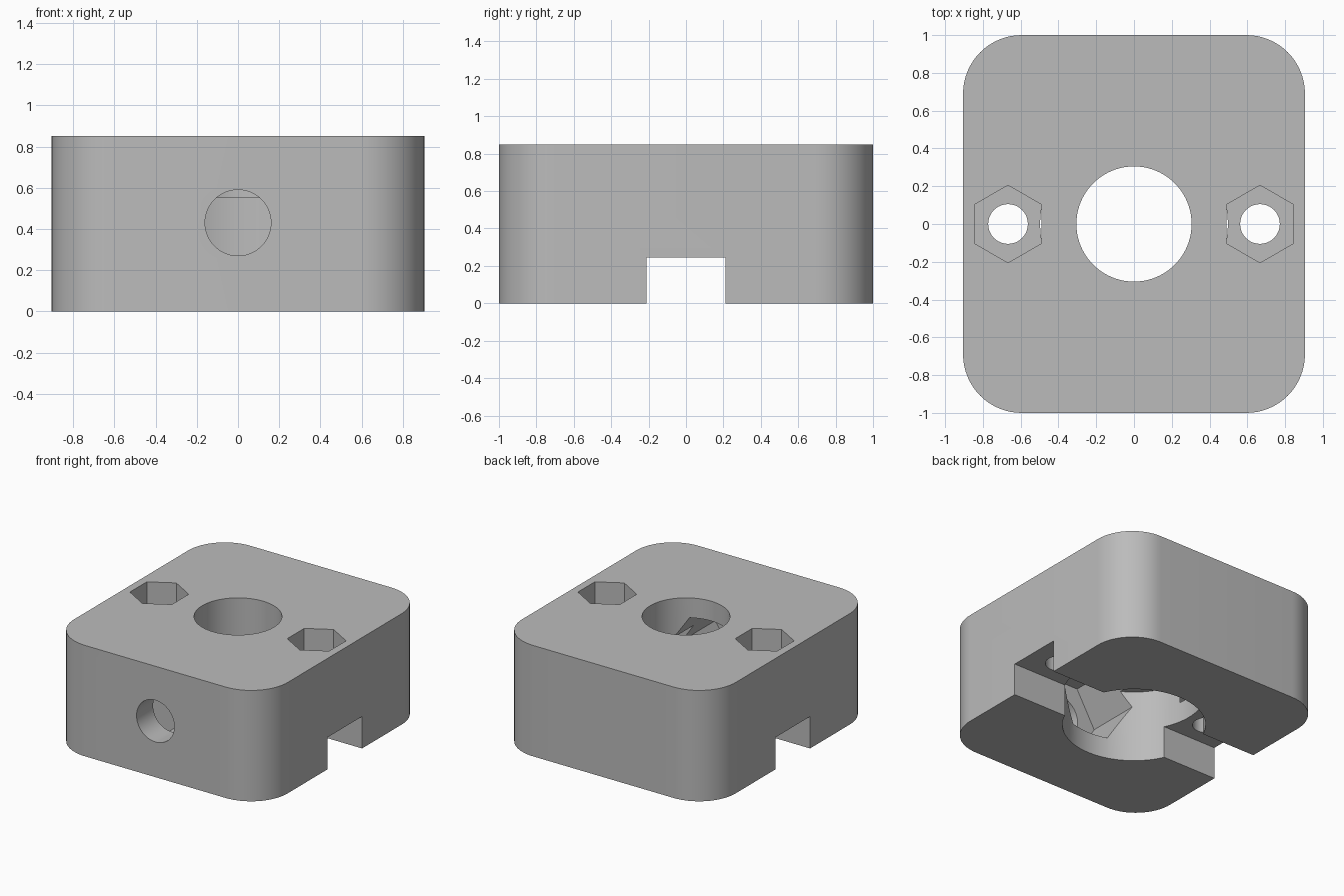
import bpy, math
from mathutils import Matrix

if "Cube" in bpy.data.objects:
    bpy.data.objects.remove(bpy.data.objects["Cube"])

W, D, H, R = 1.81, 2.0, 0.85, 0.31   # block size and corner radius
AXIS_Z = 0.43                         # height of the front screw hole


def prism(name, points, depth, matrix):
    """Extrude a closed 2D outline by depth along local z."""
    n = len(points)
    verts = [(x, y, z) for z in (0, depth) for x, y in points]
    faces = [tuple(reversed(range(n))), tuple(range(n, 2 * n))]
    faces += [(i, (i + 1) % n, n + (i + 1) % n, n + i) for i in range(n)]
    mesh = bpy.data.meshes.new(name)
    mesh.from_pydata(verts, [], faces)
    mesh.transform(matrix)
    mesh.update()
    obj = bpy.data.objects.new(name, mesh)
    bpy.context.collection.objects.link(obj)
    return obj


def ring(radius, sides, start=0.0):
    return [(radius * math.cos(start + 2 * math.pi * i / sides),
             radius * math.sin(start + 2 * math.pi * i / sides)) for i in range(sides)]


def rounded_rect(w, d, r, steps=16):
    pts = []
    for k, (sx, sy) in enumerate([(1, 1), (-1, 1), (-1, -1), (1, -1)]):
        for i in range(steps + 1):
            a = math.pi / 2 * (k + i / steps)
            pts.append((sx * (w / 2 - r) + r * math.cos(a),
                        sy * (d / 2 - r) + r * math.sin(a)))
    return pts


def at(x, y, z):
    return Matrix.Translation((x, y, z))


# Rounded block
block = prism("block", rounded_rect(W, D, R), H, Matrix.Identity(4))

# Centre bore, wider bore from below, and slot across the underside
slot = [(-1.2, -0.21), (1.2, -0.21), (1.2, 0.21), (-1.2, 0.21)]
cutters = [
    prism("centre_bore_cutter", ring(0.305, 96), 2, at(0, 0, -0.5)),
    prism("lower_bore_cutter", ring(0.497, 96), 1.05, at(0, 0, -0.5)),
    prism("slot_cutter", slot, 0.745, at(0, 0, -0.5)),
]

# Side screw holes with hexagonal nut pockets on top
for side, x in (("left", -0.667), ("right", 0.667)):
    cutters.append(prism(side + "_screw_cutter", ring(0.105, 48), 2, at(x, 0, -0.5)))
    cutters.append(prism(side + "_nut_cutter", ring(0.205, 6, math.pi / 2), 1, at(x, 0, 0.4)))

# Front screw hole with a nut pocket opening into the bore
forward = at(0, 0, AXIS_Z) @ Matrix.Rotation(math.pi / 2, 4, 'X')
cutters.append(prism("front_screw_cutter", ring(0.16, 64), 1.3, forward))
cutters.append(prism("front_nut_cutter", ring(0.31, 6), 0.8, forward))

for cutter in cutters:
    cutter.hide_render = True
    mod = block.modifiers.new(cutter.name, 'BOOLEAN')
    mod.operation = 'DIFFERENCE'
    mod.solver = 'EXACT'
    mod.object = cutter

# Bake the cuts and drop the helpers
bpy.context.view_layer.update()
graph = bpy.context.evaluated_depsgraph_get()
result = bpy.data.meshes.new_from_object(block.evaluated_get(graph))
block.modifiers.clear()
block.data = result
for cutter in cutters:
    bpy.data.objects.remove(cutter)

# Grey finish
grey = bpy.data.materials.new("grey")
grey.diffuse_color = (0.5, 0.5, 0.5, 1)
grey.use_nodes = True
grey.node_tree.nodes["Principled BSDF"].inputs["Base Color"].default_value = grey.diffuse_color
block.data.materials.clear()
block.data.materials.append(grey)

bpy.context.view_layer.objects.active = block
block.select_set(True)
bpy.ops.object.shade_smooth_by_angle(angle=math.radians(30))
